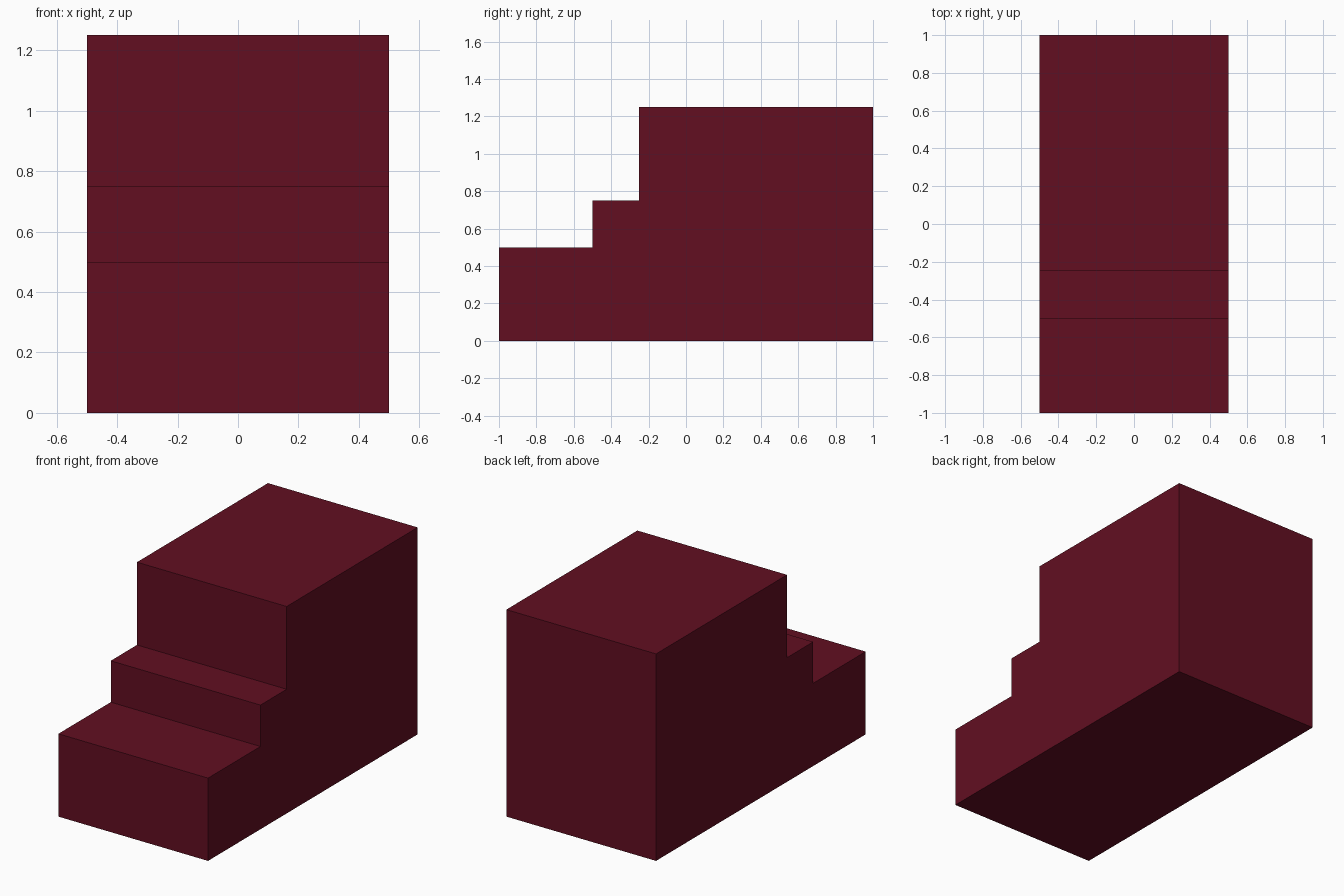
import bpy, bmesh

if "Cube" in bpy.data.objects:
    bpy.data.objects.remove(bpy.data.objects["Cube"])

# Single flat colour
mat = bpy.data.materials.new("dark_red")
mat.diffuse_color = (0.122, 0.0045, 0.0155, 1.0)
mat.use_nodes = True
mat.node_tree.nodes["Principled BSDF"].inputs["Base Color"].default_value = mat.diffuse_color

# Side profile (y, z) of the stepped block
profile = [(-1, 0), (1, 0), (1, 1.25), (-0.25, 1.25),
           (-0.25, 0.75), (-0.5, 0.75), (-0.5, 0.5), (-1, 0.5)]
half_width = 0.5

# Extrude the profile across the width
bm = bmesh.new()
side = bm.faces.new([bm.verts.new((-half_width, y, z)) for y, z in profile])
ext = bmesh.ops.extrude_face_region(bm, geom=[side], use_keep_orig=True)
verts = [g for g in ext["geom"] if isinstance(g, bmesh.types.BMVert)]
bmesh.ops.translate(bm, verts=verts, vec=(2 * half_width, 0, 0))
bmesh.ops.recalc_face_normals(bm, faces=bm.faces)

mesh = bpy.data.meshes.new("stepped_block")
bm.to_mesh(mesh)
bm.free()
mesh.materials.append(mat)
bpy.context.collection.objects.link(bpy.data.objects.new("stepped_block", mesh))
